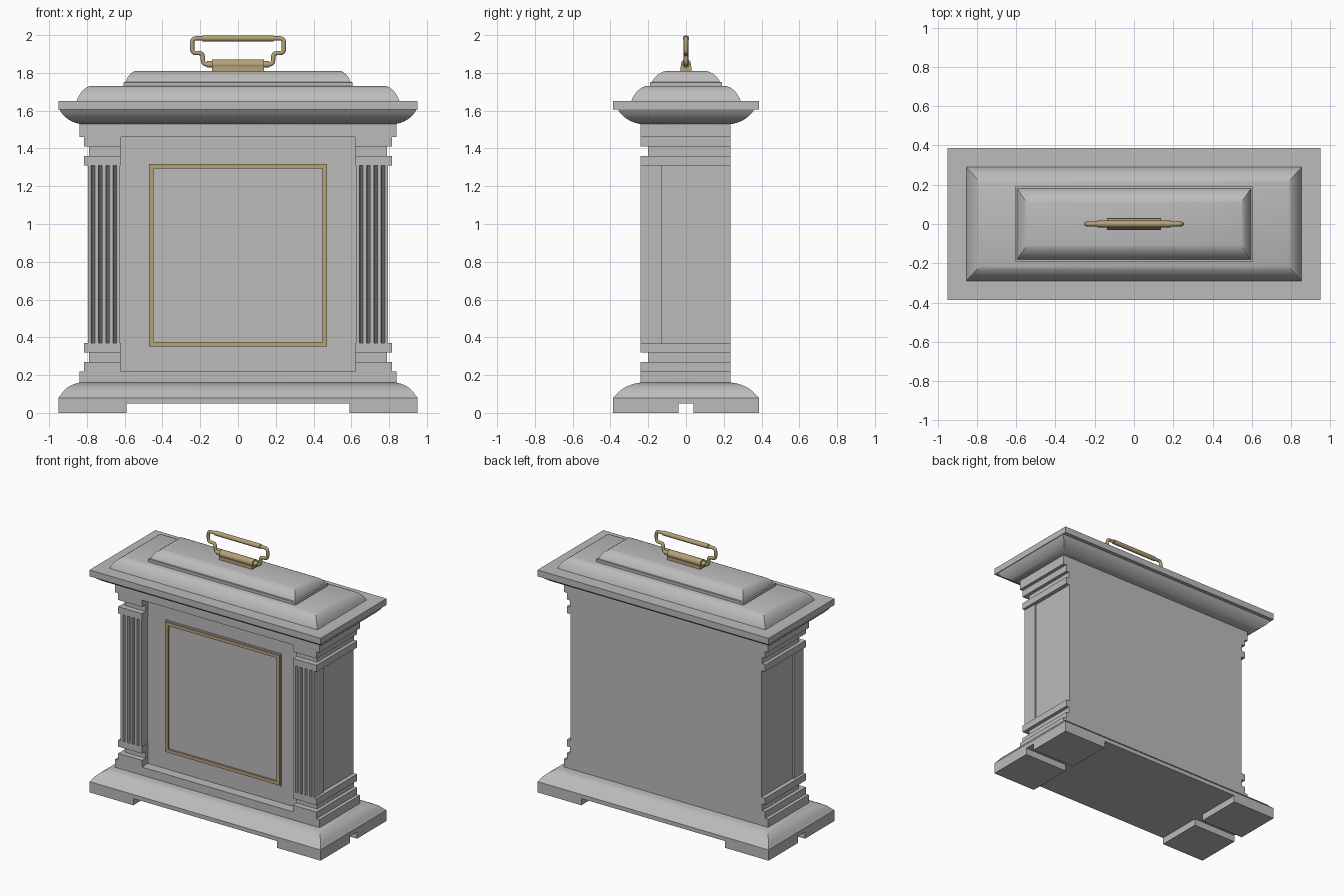
import bpy, bmesh, math
from mathutils import Vector

cube = bpy.data.objects.get("Cube")
if cube:
    bpy.data.objects.remove(cube, do_unlink=True)


def material(name, color):
    m = bpy.data.materials.new(name)
    m.use_nodes = True
    m.diffuse_color = (*color, 1)
    m.node_tree.nodes["Principled BSDF"].inputs["Base Color"].default_value = (*color, 1)
    return m


GREY = material("grey case", (0.5, 0.5, 0.5))
BRASS = material("aged brass", (0.46, 0.36, 0.19))


def finish(name, bm, mat, smooth=False):
    bmesh.ops.recalc_face_normals(bm, faces=bm.faces)
    mesh = bpy.data.meshes.new(name)
    bm.to_mesh(mesh)
    bm.free()
    mesh.materials.append(mat)
    obj = bpy.data.objects.new(name, mesh)
    bpy.context.collection.objects.link(obj)
    if smooth:
        bpy.ops.object.select_all(action='DESELECT')
        obj.select_set(True)
        bpy.context.view_layer.objects.active = obj
        bpy.ops.object.shade_smooth_by_angle(angle=math.radians(25))
    return obj


def box(name, x, y, z, mat=GREY):
    bm = bmesh.new()
    bmesh.ops.create_cube(bm, size=1)
    for v in bm.verts:
        v.co = [lo + (c + 0.5) * (hi - lo) for c, (lo, hi) in zip(v.co, (x, y, z))]
    return finish(name, bm, mat)


def moulding(name, levels):
    """Stack of rectangles (half width, half depth, height) skinned together."""
    bm = bmesh.new()
    rings = [[bm.verts.new((sx * w, sy * d, z)) for sx, sy in ((-1, -1), (1, -1), (1, 1), (-1, 1))]
             for w, d, z in levels]
    for a, b in zip(rings, rings[1:]):
        for i in range(4):
            j = (i + 1) % 4
            bm.faces.new((a[i], a[j], b[j], b[i]))
    bm.faces.new(rings[0])
    bm.faces.new(rings[-1])
    return finish(name, bm, GREY, True)


def ovolo(wide, narrow, steps=6):
    """Convex quarter round from the wide level to the narrow level."""
    out = []
    for i in range(steps + 1):
        t = i / steps * math.radians(75)
        rise, run = math.sin(t) / math.sin(math.radians(75)), (1 - math.cos(t)) / (1 - math.cos(math.radians(75)))
        run = 0.5 * run + 0.5 * i / steps
        out.append((wide[0] + (narrow[0] - wide[0]) * run,
                    wide[1] + (narrow[1] - wide[1]) * run,
                    wide[2] + (narrow[2] - wide[2]) * rise))
    return out


def tube(name, points, radius):
    curve = bpy.data.curves.new(name, 'CURVE')
    curve.dimensions = '3D'
    curve.bevel_depth = radius
    curve.bevel_resolution = 3
    curve.use_fill_caps = True
    spline = curve.splines.new('POLY')
    spline.points.add(len(points) - 1)
    for p, co in zip(spline.points, points):
        p.co = (*co, 1)
    curve.materials.append(BRASS)
    obj = bpy.data.objects.new(name, curve)
    bpy.context.collection.objects.link(obj)


def rounded(points, r=0.022, steps=4):
    """Round the inner corners of a path with short quadratic arcs."""
    pts = [Vector(p) for p in points]
    out = [pts[0]]
    for a, b, c in zip(pts, pts[1:], pts[2:]):
        p, q = b + (a - b).normalized() * r, b + (c - b).normalized() * r
        for i in range(steps + 1):
            t = i / steps
            out.append(p * (1 - t) ** 2 + b * 2 * t * (1 - t) + q * t * t)
    return out + [pts[-1]]


# Base with four bracket feet
for sx, side in ((-1, "right"), (1, "left")):
    for sy, end in ((-1, "front"), (1, "back")):
        box(f"{end}_{side}_foot", sorted((sx * 0.59, sx * 0.95)),
            sorted((sy * 0.04, sy * 0.387)), (0, 0.05))
moulding("base_moulding", [(0.95, 0.387, 0.05), (0.95, 0.387, 0.08)]
         + ovolo((0.935, 0.365, 0.10), (0.84, 0.245, 0.16)))

# Case body with its recessed front panel
BACK, FRONT = 0.235, -0.242
box("case_body", (-0.785, 0.785), (-0.17, BACK), (0.12, 1.56))
box("lower_rail", (-0.84, 0.84), (FRONT, BACK), (0.15, 0.22))
box("upper_rail", (-0.84, 0.84), (FRONT, BACK), (1.46, 1.54))


# Fluted pilasters with stepped bases and capitals
def fluted_shaft(name, sx):
    outline = [(0.795, -0.13), (0.625, -0.13), (0.625, FRONT)]
    for k in range(4):
        centre = 0.652 + 0.0385 * k
        for i in range(7):
            t = math.pi * i / 6
            outline.append((centre - 0.0095 * math.cos(t), FRONT + 0.018 * math.sin(t)))
    outline.append((0.795, FRONT))
    bm = bmesh.new()
    face = bm.faces.new([bm.verts.new((sx * x, y, 0.37)) for x, y in outline])
    top = bmesh.ops.extrude_face_region(bm, geom=[face])["geom"]
    for v in top:
        if isinstance(v, bmesh.types.BMVert):
            v.co.z = 1.31
    finish(name, bm, GREY, True)


bands = [("base_step", 0.815, FRONT, 0.22, 0.27), ("base_neck", 0.79, -0.20, 0.27, 0.32),
         ("base_collar", 0.815, FRONT, 0.32, 0.37), ("top_collar", 0.815, FRONT, 1.31, 1.36),
         ("top_neck", 0.79, -0.20, 1.36, 1.41), ("capital", 0.815, FRONT, 1.41, 1.46)]
for sx, side in ((-1, "right"), (1, "left")):
    fluted_shaft(f"{side}_fluted_shaft", sx)
    for part, outer, front, low, high in bands:
        box(f"{side}_{part}", sorted((sx * 0.62, sx * outer)), (front, BACK), (low, high))

# Brass frame on the front panel
def frame(name, w, low, high, bar, y, mat):
    for s, side in ((-1, "right"), (1, "left")):
        box(f"{side}_{name}", sorted((s * (w - bar), s * w)), (y, -0.165), (low, high), mat)
    for z, end in ((low, "lower"), (high - bar, "upper")):
        box(f"{end}_{name}", (bar - w, w - bar), (y, -0.165), (z, z + bar), mat)


frame("panel_rim", 0.478, 0.342, 1.328, 0.012, -0.176, GREY)
frame("brass_frame", 0.471, 0.352, 1.318, 0.024, -0.184, BRASS)

# Cornice and stepped lid
moulding("cornice", ovolo((0.945, 0.36, 1.605), (0.84, 0.245, 1.53))[::-1])
moulding("cornice_slab", [(0.95, 0.387, 1.605), (0.95, 0.387, 1.652)])
moulding("lid_lower", ovolo((0.855, 0.29, 1.65), (0.785, 0.215, 1.73)))
moulding("lid_upper", [(0.605, 0.19, 1.72), (0.605, 0.19, 1.75)]
         + ovolo((0.595, 0.18, 1.752), (0.545, 0.108, 1.81)))

# Carrying handle
box("handle_mount", (-0.137, 0.137), (-0.03, 0.03), (1.805, 1.835), BRASS)
tube("handle_hinge", [(-0.137, 0, 1.845), (0.137, 0, 1.845)], 0.028)
tube("handle_pin", [(-0.165, 0, 1.845), (0.165, 0, 1.845)], 0.018)
for sx, side in ((-1, "right"), (1, "left")):
    path = [(0.15, 0, 1.845), (0.186, 0, 1.845), (0.186, 0, 1.905),
            (0.243, 0, 1.905), (0.243, 0, 1.983), (0.18, 0, 1.983)]
    tube(f"{side}_handle_arm", rounded([(sx * x, y, z) for x, y, z in path]), 0.012)
tube("handle_grip", [(-0.187, 0, 1.983), (0.187, 0, 1.983)], 0.017)
